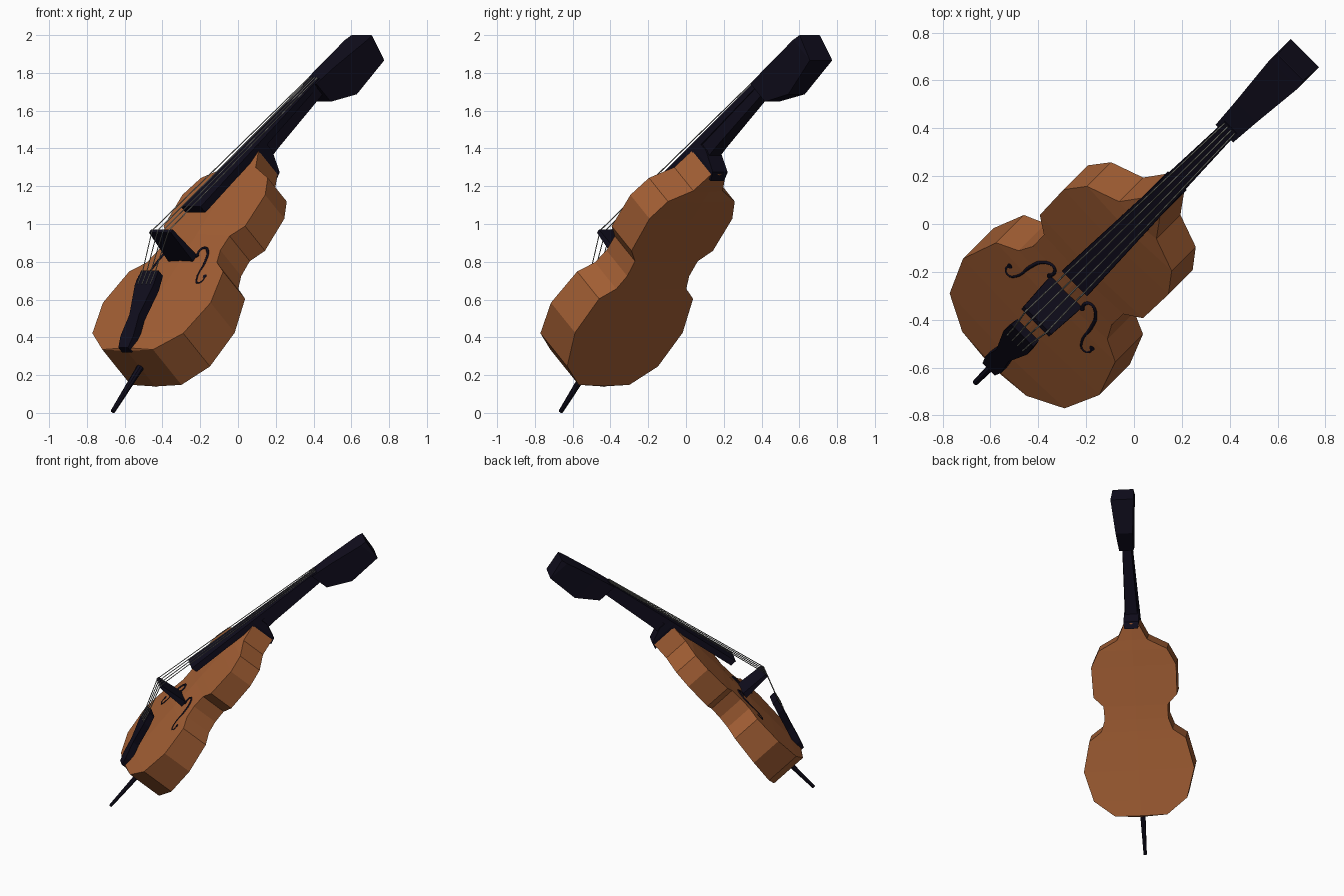
import bpy, bmesh
from mathutils import Matrix, Vector

if "Cube" in bpy.data.objects:
    bpy.data.objects.remove(bpy.data.objects["Cube"])

# Leaning frame: local X runs up the instrument, Y across it, Z out of its front
R = 0.5 ** 0.5
across = Vector((-R, R, 0))
along = Vector((0.66 * R, 0.66 * R, 0.751)).normalized()
FRAME = Matrix((along, across, along.cross(across))).transposed().to_4x4()
FRAME.translation = (-0.82 * R, -0.82 * R, 0.33)


def material(name, colour):
    m = bpy.data.materials.new(name)
    m.use_nodes = True
    m.diffuse_color = (*colour, 1)
    m.node_tree.nodes["Principled BSDF"].inputs["Base Color"].default_value = (*colour, 1)
    return m


WOOD = material("varnished_wood", (0.36, 0.112, 0.034))
EBONY = material("ebony", (0.005, 0.004, 0.012))
STEEL = material("string_grey", (0.24, 0.24, 0.22))


def place(name, data, mat):
    data.materials.append(mat)
    obj = bpy.data.objects.new(name, data)
    obj.matrix_world = FRAME
    bpy.context.collection.objects.link(obj)
    return obj


def finish(name, bm, mat):
    bmesh.ops.remove_doubles(bm, verts=bm.verts, dist=0.0001)
    bmesh.ops.recalc_face_normals(bm, faces=bm.faces)
    mesh = bpy.data.meshes.new(name)
    bm.to_mesh(mesh)
    bm.free()
    return place(name, mesh, mat)


def loft(name, sections, mat):
    """Box-section part; each section is (along, half width, top, bottom)."""
    bm = bmesh.new()
    rings = [[bm.verts.new(c) for c in ((s, -w, lo), (s, w, lo), (s, w, hi), (s, -w, hi))]
             for s, w, hi, lo in sections]
    for a, b in zip(rings, rings[1:]):
        for i in range(4):
            j = (i + 1) % 4
            bm.faces.new((a[i], a[j], b[j], b[i]))
    bm.faces.new(rings[0])
    bm.faces.new(rings[-1])
    return finish(name, bm, mat)


def wire(name, points, radius, mat, smooth=False):
    curve = bpy.data.curves.new(name, "CURVE")
    curve.dimensions = "3D"
    curve.bevel_depth = radius
    curve.bevel_resolution = 0
    curve.resolution_u = 5
    curve.use_fill_caps = True
    if smooth:
        spline = curve.splines.new("BEZIER")
        spline.bezier_points.add(len(points) - 1)
        for p, co in zip(spline.bezier_points, points):
            p.co = co
            p.handle_left_type = p.handle_right_type = "AUTO"
    else:
        spline = curve.splines.new("POLY")
        spline.points.add(len(points) - 1)
        for p, co in zip(spline.points, points):
            p.co = (*co, 1)
    return place(name, curve, mat)


# Body: half outline (along, half width), mirrored, with gently arched plates
outline = [(-0.01, 0), (0, 0.19), (0.115, 0.34), (0.33, 0.403), (0.55, 0.352), (0.615, 0.262),
           (0.70, 0.232), (0.80, 0.235), (0.87, 0.305), (1.09, 0.31), (1.21, 0.25),
           (1.285, 0.11), (1.41, 0.05), (1.41, 0)]


def back_depth(s):
    return -0.275 + 0.15 * s - 0.06 * s * s


bm = bmesh.new()
for side in (-1, 1):
    for (s0, w0), (s1, w1) in zip(outline, outline[1:]):
        f0, f1, b0, b1 = 0.008, 0.008, back_depth(s0), back_depth(s1)
        quads = [((s0, w0, f0), (s1, w1, f1), (s1, w1, b1), (s0, w0, b0)),
                 ((s0, 0, f0 + 0.015), (s0, w0, f0), (s1, w1, f1), (s1, 0, f1 + 0.015)),
                 ((s0, 0, b0 - 0.008), (s0, w0, b0), (s1, w1, b1), (s1, 0, b1 - 0.008))]
        for quad in quads:
            corners = list(dict.fromkeys((s, side * w, d) for s, w, d in quad))
            if len(corners) > 2:
                bm.faces.new([bm.verts.new(c) for c in corners])
finish("body", bm, WOOD)

# Black fittings
loft("fingerboard", [(0.88, 0.074, 0.152, 0.105), (1.42, 0.055, 0.035, -0.01),
                     (2.0, 0.036, -0.093, -0.125)], EBONY)
loft("neck", [(1.40, 0.045, 0.03, -0.09), (1.53, 0.042, 0, -0.105),
              (1.97, 0.032, -0.1, -0.175)], EBONY)
loft("neck_heel", [(1.37, 0.05, 0.03, -0.2), (1.42, 0.056, 0.03, -0.185),
                   (1.47, 0.053, 0.01, -0.07)], EBONY)
loft("peg_head", [(1.955, 0.052, -0.085, -0.229), (2.107, 0.062, -0.122, -0.342),
                  (2.363, 0.084, -0.196, -0.361), (2.406, 0.076, -0.209, -0.214)], EBONY)
loft("tailpiece", [(-0.015, 0.036, 0.04, 0), (0.05, 0.048, 0.06, 0.008),
                   (0.17, 0.036, 0.093, 0.04), (0.34, 0.07, 0.142, 0.09),
                   (0.425, 0.064, 0.16, 0.115)], EBONY)

# Bridge standing on the front plate
bm = bmesh.new()
bmesh.ops.create_cube(bm, size=1)
for v in bm.verts:
    top = v.co.z > 0
    v.co = (0.635 + v.co.x * (0.022 if top else 0.045),
            v.co.y * (0.164 if top else 0.186), 0.235 if top else 0.01)
finish("bridge", bm, EBONY)

# Endpin tapering down to the floor
bm = bmesh.new()
bmesh.ops.create_cone(bm, cap_ends=True, segments=8, radius1=0.012, radius2=0.021, depth=0.36,
                      matrix=Matrix.Translation((-0.141, 0, -0.125))
                      @ Matrix.Rotation(1.5708, 4, "Y"))
finish("endpin", bm, EBONY)

# Strings over the bridge to the nut
for i in range(4):
    k = (i - 1.5) / 1.5
    wire(f"string_{i + 1}", [(0.34, 0.046 * k, 0.146), (0.425, 0.048 * k, 0.165),
                             (0.635, 0.062 * k, 0.24), (2.0, 0.03 * k, -0.085)], 0.0035, STEEL)

# Curled sound holes on both sides
hole = [(0.653, 0.095), (0.69, 0.092), (0.71, 0.112), (0.68, 0.155), (0.60, 0.18),
        (0.50, 0.193), (0.464, 0.222), (0.48, 0.245), (0.512, 0.243)]
for name, side in (("sound_hole_left", -1), ("sound_hole_right", 1)):
    wire(name, [(s, side * w, 0.023 - 0.055 * w) for s, w in hole], 0.0075, EBONY, True)
    for n, (s, w) in enumerate((hole[0], hole[-1])):
        bm = bmesh.new()
        bmesh.ops.create_cone(bm, cap_ends=True, segments=8, radius1=0.012, radius2=0.012,
                              depth=0.009,
                              matrix=Matrix.Translation((s, side * w, 0.024 - 0.055 * w)))
        finish(f"{name}_curl_{n + 1}", bm, EBONY)
